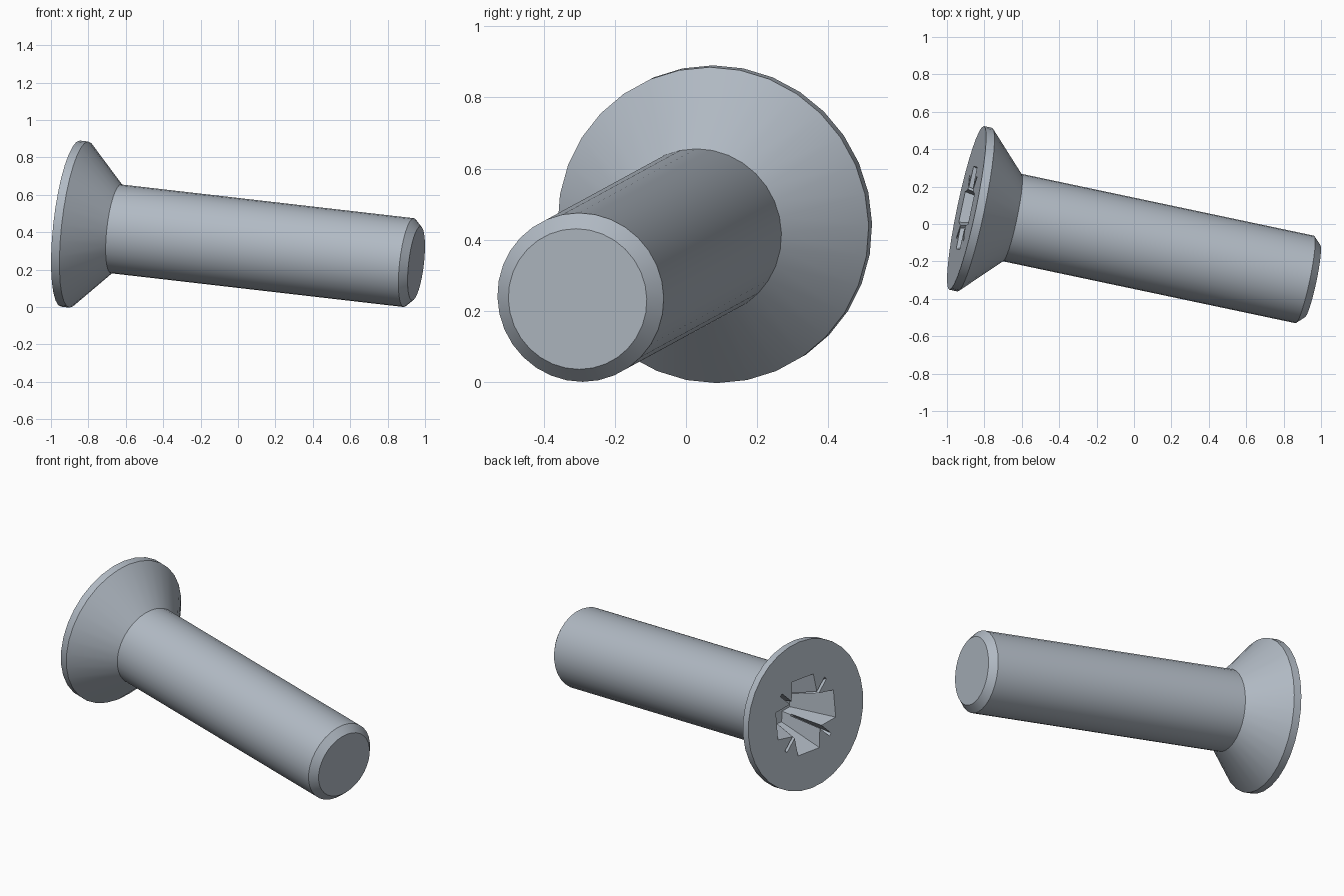
import bpy, bmesh
from math import cos, sin, pi, radians
from mathutils import Matrix, Vector

default = bpy.data.objects.get("Cube")
if default:
    bpy.data.objects.remove(default, do_unlink=True)

SEGMENTS = 32
HEAD_CENTRE = Vector((-0.895, 0.086, 0.446))
AXIS = Vector((0.972, -0.2056, -0.112)).normalized()

# Frame whose z axis runs from the head face to the tip
side = Vector((-AXIS.y, AXIS.x, 0)).normalized()
up = AXIS.cross(side)
frame = Matrix((side, up, AXIS)).transposed().to_4x4()
frame.translation = HEAD_CENTRE

steel = bpy.data.materials.new("steel grey")
steel.use_nodes = True
colour = (0.44, 0.49, 0.55, 1)
steel.diffuse_color = colour
steel.node_tree.nodes["Principled BSDF"].inputs["Base Color"].default_value = colour


def loft(name, rings):
    """Join equal-length rings of points with quads and cap both ends."""
    bm = bmesh.new()
    loops = [[bm.verts.new(p) for p in ring] for ring in rings]
    for a, b in zip(loops, loops[1:]):
        for i in range(len(a)):
            j = (i + 1) % len(a)
            bm.faces.new((a[i], a[j], b[j], b[i]))
    bm.faces.new(loops[0][::-1])
    bm.faces.new(loops[-1])
    bmesh.ops.recalc_face_normals(bm, faces=bm.faces)
    bm.transform(frame)
    mesh = bpy.data.meshes.new(name)
    bm.to_mesh(mesh)
    bm.free()
    mesh.materials.append(steel)
    obj = bpy.data.objects.new(name, mesh)
    bpy.context.collection.objects.link(obj)
    return obj


def circle(radius, z):
    return [(radius * cos(2 * pi * i / SEGMENTS), radius * sin(2 * pi * i / SEGMENTS), z)
            for i in range(SEGMENTS)]


def tapered(outline, depth, taper):
    """Rings for a cutter that starts just above the head face and narrows inward."""
    lip = 0.02
    flare = 1 + (1 - taper) * lip / depth
    return [[(x * s, y * s, z) for x, y in outline]
            for s, z in ((flare, -lip), (taper, depth))]


def turned(points, angle):
    return [(x * cos(angle) - y * sin(angle), x * sin(angle) + y * cos(angle)) for x, y in points]


# Countersunk head, plain shank and chamfered tip
profile = [(0.447, 0), (0.447, 0.046), (0.239, 0.25), (0.239, 1.86), (0.199, 1.901)]
screw = loft("countersunk_screw", [circle(r, z) for r, z in profile])

# Cross recess: one arm repeated four times
arm = [(0.1, -0.1), (0.225, -0.083), (0.225, 0.083)]
cross = [p for k in range(4) for p in turned(arm, k * pi / 2)]
cutters = [loft("cross_cutter", tapered(cross, 0.26, 0.5))]

# Thin diagonal grooves between the arms
groove = [(-0.245, -0.01), (0.245, -0.01), (0.245, 0.01), (-0.245, 0.01)]
for k in (1, 3):
    cutters.append(loft("groove_cutter", tapered(turned(groove, k * pi / 4), 0.2, 0.55)))

bpy.ops.object.select_all(action="DESELECT")
bpy.context.view_layer.objects.active = screw
screw.select_set(True)
for cutter in cutters:
    cutter.hide_render = True
    cut = screw.modifiers.new("recess", "BOOLEAN")
    cut.operation = "DIFFERENCE"
    cut.solver = "EXACT"
    cut.object = cutter
    bpy.ops.object.modifier_apply(modifier=cut.name)
    bpy.data.objects.remove(cutter, do_unlink=True)

bpy.ops.object.shade_smooth_by_angle(angle=radians(30))
